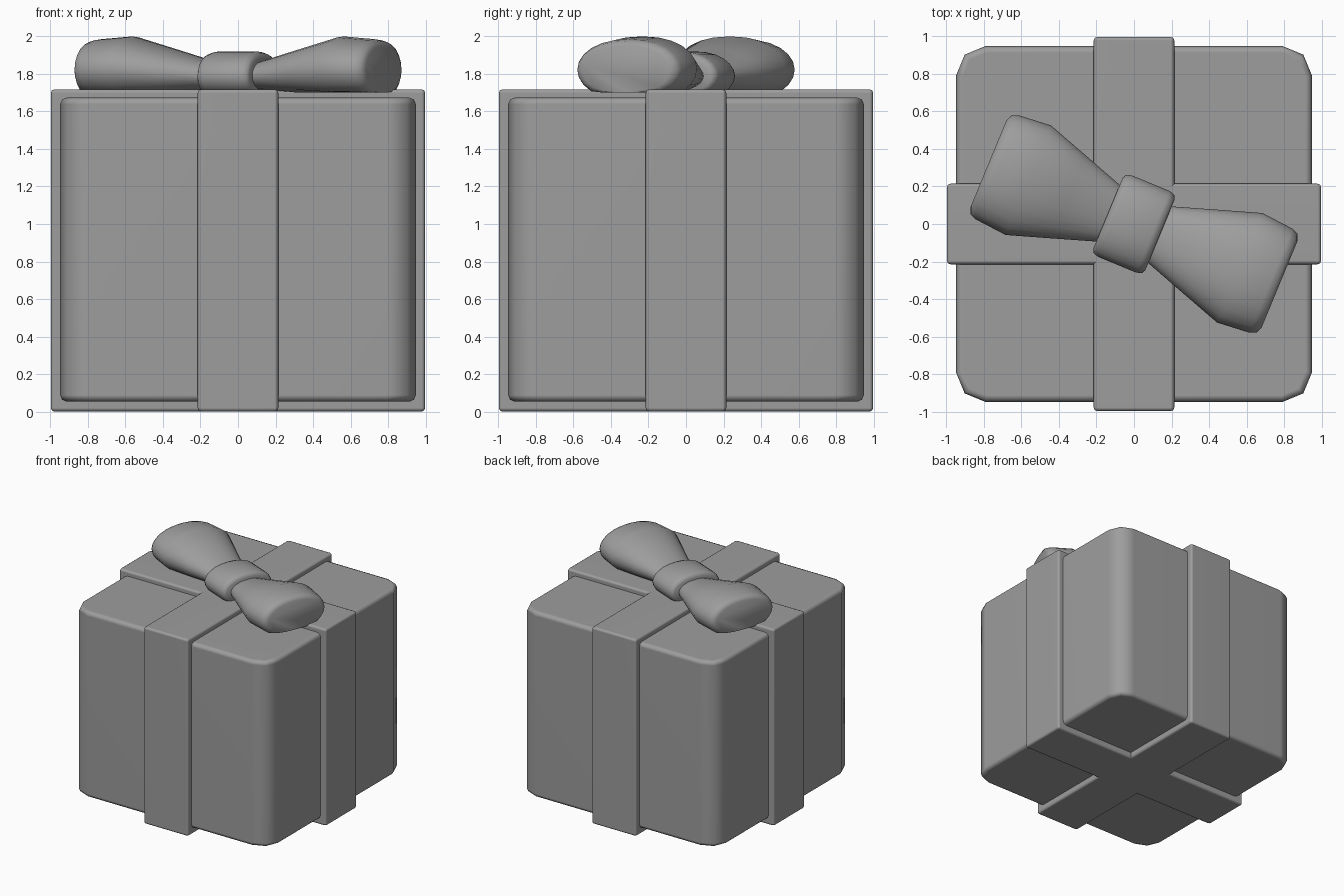
import bpy, bmesh, math

if "Cube" in bpy.data.objects:
    bpy.data.objects.remove(bpy.data.objects["Cube"])

BOW_ANGLE = math.radians(-22.5)

# One dark grey for every part
grey = bpy.data.materials.new("dark_grey")
grey.diffuse_color = (0.34, 0.34, 0.34, 1)
grey.use_nodes = True
grey.node_tree.nodes["Principled BSDF"].inputs["Base Color"].default_value = grey.diffuse_color


def finish(bm, name, weighted=False):
    bmesh.ops.recalc_face_normals(bm, faces=bm.faces)
    me = bpy.data.meshes.new(name)
    bm.to_mesh(me)
    bm.free()
    me.materials.append(grey)
    ob = bpy.data.objects.new(name, me)
    bpy.context.collection.objects.link(ob)
    bpy.ops.object.select_all(action='DESELECT')
    ob.select_set(True)
    bpy.context.view_layer.objects.active = ob
    bpy.ops.object.shade_smooth_by_angle(angle=math.radians(60))
    if weighted:
        # large faces stay flat, bevels carry the rounding
        ob.modifiers.new("flat_sides", 'WEIGHTED_NORMAL').keep_sharp = True
    return ob


def block(name, hx, hy, z0, z1, bevel, corner=0):
    """Box with optional rounded vertical corners and a small edge bevel."""
    bm = bmesh.new()
    bmesh.ops.create_cube(bm, size=2)
    for v in bm.verts:
        v.co = (v.co.x * hx, v.co.y * hy, z1 if v.co.z > 0 else z0)
    edges = bm.edges[:]
    if corner:
        vert = [e for e in bm.edges
                if abs(e.verts[0].co.z - e.verts[1].co.z) > 0.1]
        bmesh.ops.bevel(bm, geom=vert, offset=corner, segments=2,
                        profile=0.5, affect='EDGES')
        edges = [e for e in bm.edges
                 if abs(e.verts[0].co.z - e.verts[1].co.z) < 0.01]
    bmesh.ops.bevel(bm, geom=edges, offset=bevel, segments=2,
                    profile=0.5, affect='EDGES')
    return finish(bm, name, weighted=True)


def loft(name, sections, turn=0, floor=1.702, n=24):
    """Flat-bottomed oval sections (u, half width, bottom z, top z) along the bow axis."""
    bm = bmesh.new()
    rings = []
    for u, hw, zb, zt in sections:
        zc, hh = (zb + zt) / 2, (zt - zb) / 2
        ring = []
        for i in range(n):
            a = math.tau * i / n
            c, s = math.cos(a), math.sin(a)
            ring.append(bm.verts.new((u, hw * math.copysign(abs(c) ** 0.9, c),
                                      max(floor, zc + hh * s))))
        rings.append(ring)
    for r, q in zip(rings, rings[1:]):
        for i in range(n):
            j = (i + 1) % n
            bm.faces.new((r[i], r[j], q[j], q[i]))
    bm.faces.new(rings[0])
    bm.faces.new(rings[-1])
    ob = finish(bm, name)
    ob.rotation_euler.z = BOW_ANGLE + turn
    return ob


# Wrapped box
block("gift_box", 0.948, 0.948, 0.053, 1.674, 0.035, corner=0.155)

# Crossing ribbon bands
block("ribbon_front_to_back", 0.215, 0.998, 0.0, 1.718, 0.02)
block("ribbon_side_to_side", 0.998, 0.215, 0.0, 1.718, 0.02)

# Two bow loops, each opposite the other
lobe = [(0.08, 0.135, 1.72, 1.855), (0.155, 0.165, 1.71, 1.87),
        (0.38, 0.24, 1.68, 1.935), (0.61, 0.316, 1.655, 2.0),
        (0.79, 0.3, 1.66, 1.985), (0.825, 0.285, 1.67, 1.975),
        (0.84, 0.25, 1.69, 1.95)]
for side, turn in (("right", 0), ("left", math.pi)):
    loft("bow_loop_" + side, lobe, turn)

# Knot
loft("bow_knot", [(-0.15, 0.205, 1.69, 1.885), (-0.14, 0.225, 1.67, 1.91),
                  (-0.11, 0.235, 1.66, 1.92), (0.11, 0.235, 1.66, 1.92),
                  (0.14, 0.225, 1.67, 1.91), (0.15, 0.205, 1.69, 1.885)])
